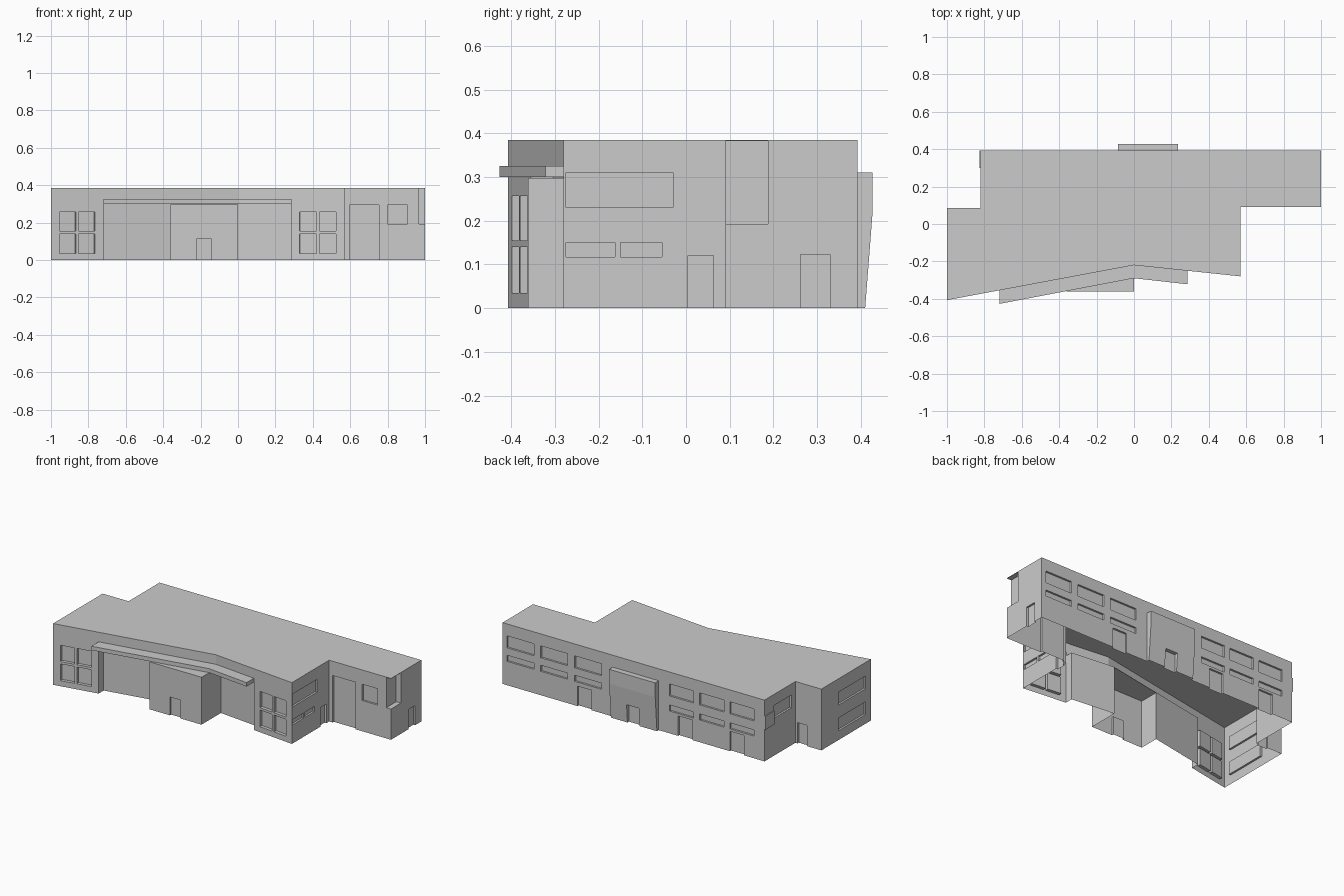
import bpy, bmesh
from mathutils import Vector

if "Cube" in bpy.data.objects:
    bpy.data.objects.remove(bpy.data.objects["Cube"])

H = 0.385  # roof height


def add_prism(bm, pts, z0, z1):
    """Vertical prism over a 2D outline."""
    lo = [bm.verts.new((x, y, z0)) for x, y in pts]
    hi = [bm.verts.new((x, y, z1)) for x, y in pts]
    n = len(pts)
    faces = [bm.faces.new(lo[::-1]), bm.faces.new(hi)]
    for i in range(n):
        j = (i + 1) % n
        faces.append(bm.faces.new((lo[i], lo[j], hi[j], hi[i])))
    return faces


def finish(name, bm):
    bmesh.ops.recalc_face_normals(bm, faces=bm.faces[:])
    me = bpy.data.meshes.new(name)
    bm.to_mesh(me)
    bm.free()
    ob = bpy.data.objects.new(name, me)
    bpy.context.collection.objects.link(ob)
    return ob


def prism(name, pts, z0, z1):
    bm = bmesh.new()
    add_prism(bm, pts, z0, z1)
    return finish(name, bm)


def rect(x0, x1, y0, y1):
    return [(x0, y0), (x1, y0), (x1, y1), (x0, y1)]


def recess(bm, a, b, z0, z1, depth=0.012):
    """Pocket in a wall running a -> b (outside on the right-hand side)."""
    a, b = Vector(a), Vector(b)
    d = (b - a).normalized()
    n = Vector((d.y, -d.x))
    if z0 == 0:
        z0 = -0.05
    add_prism(bm, [a + n * 0.03, b + n * 0.03, b - n * depth, a - n * depth], z0, z1)


def front_y(x):
    """Line of the bent front wall."""
    return -0.22 + 0.187 * x if x < 0 else -0.22 - 0.105 * x


# main building
outline = [(-1, front_y(-1)), (0, -0.22), (0.57, front_y(0.57)), (0.57, 0.09), (1, 0.09),
           (1, 0.392), (-0.82, 0.392), (-0.82, 0.085), (-1, 0.085)]
building = prism("building", outline, 0, H)

# shallow recess under the canopy
xs = (-0.72, 0, 0.285)
porch = prism("porch_cutter",
              [(x, front_y(x) - 0.1) for x in xs] + [(x, front_y(x) + 0.05) for x in xs[::-1]],
              -0.05, 0.30)

# entrance block and tapered rear porch
entry = prism("entry_block", rect(-0.36, 0, -0.362, -0.15), 0, 0.298)
bm = bmesh.new()
prof = [(0.36, 0), (0.41, 0), (0.427, 0.22), (0.427, 0.31), (0.36, 0.31)]
ends = [[bm.verts.new((x, y, z)) for y, z in prof] for x in (-0.085, 0.235)]
bm.faces.new(ends[0])
bm.faces.new(ends[1][::-1])
for i in range(5):
    j = (i + 1) % 5
    bm.faces.new((ends[0][i], ends[0][j], ends[1][j], ends[1][i]))
rear = finish("rear_porch", bm)

# window and door pockets
bm = bmesh.new()
for x0, x1 in ((-0.955, -0.765), (0.33, 0.525)):  # four-pane front windows
    m = (x0 + x1) / 2
    for p, q in ((x0, m - 0.007), (m + 0.007, x1)):
        for z0, z1 in ((0.035, 0.14), (0.155, 0.257)):
            recess(bm, (p, front_y(p)), (q, front_y(q)), z0, z1, 0.02)
recess(bm, (-0.22, -0.362), (-0.145, -0.362), 0, 0.115)  # entry door
for x0, x1, z0, z1 in ((0.595, 0.755, 0, 0.295), (0.80, 0.905, 0.193, 0.295)):
    recess(bm, (x0, 0.09), (x1, 0.09), z0, z1)
for y0, y1, z0, z1 in ((-0.275, -0.03, 0.23, 0.31), (-0.275, -0.163, 0.117, 0.15),
                       (-0.15, -0.055, 0.117, 0.15), (0.005, 0.063, 0, 0.12)):
    recess(bm, (0.57, y0), (0.57, y1), z0, z1)
recess(bm, (1, 0.262), (1, 0.33), 0, 0.123)
add_prism(bm, rect(0.968, 1.05, 0.05, 0.188), 0.193, H - 0.002)  # corner window
for start, low in ((0.97, 0.15), (-0.16, 0.14)):  # rear window rows
    for i in range(3):
        x = start - 0.21 * i
        if start > 0:
            x = start - 0.235 * i
        w = 0.187 if start > 0 else 0.168
        recess(bm, (x, 0.392), (x - w, 0.392), 0.235, 0.31)
        recess(bm, (x, 0.392), (x - w, 0.392), low, low + 0.038)
for x in (0.48, -0.22, -0.58):  # rear doors
    recess(bm, (x, 0.392), (x - 0.098, 0.392), 0, 0.125)
recess(bm, (0.12, 0.417), (0.035, 0.417), 0, 0.115, 0.022)
for z0, z1 in ((0.22, 0.30), (0.058, 0.138)):  # left end windows
    recess(bm, (-1, -0.085), (-1, -0.355), z0, z1)
recess(bm, (-0.82, 0.30), (-0.82, 0.125), 0.235, 0.315)
recess(bm, (-0.835, 0.085), (-0.90, 0.085), 0, 0.13)
pockets = finish("pocket_cutter", bm)

# combine, then open the underside
tools = [(porch, 'DIFFERENCE'), (entry, 'UNION'), (rear, 'UNION'), (pockets, 'DIFFERENCE')]
for ob, op in tools:
    m = building.modifiers.new(ob.name, 'BOOLEAN')
    m.operation, m.object, m.solver = op, ob, 'EXACT'
    ob.hide_render = True
dg = bpy.context.evaluated_depsgraph_get()
mesh = bpy.data.meshes.new_from_object(building.evaluated_get(dg))
building.modifiers.clear()
building.data = mesh
for ob, _ in tools:
    bpy.data.objects.remove(ob)
bm = bmesh.new()
bm.from_mesh(mesh)
floor = [f for f in bm.faces if all(v.co.z < 0.001 for v in f.verts)]
bmesh.ops.delete(bm, geom=floor, context='FACES')
bm.to_mesh(mesh)
bm.free()

# bent canopy over the entrance
prism("canopy", [(-0.72, -0.427), (0, -0.29), (0.285, -0.322)]
      + [(x, front_y(x) + 0.003) for x in xs[::-1]], 0.30, 0.325)

# thin panel at the rear left corner
prism("corner_panel", rect(-0.826, -0.815, 0.30, 0.392), 0.20, 0.285)
